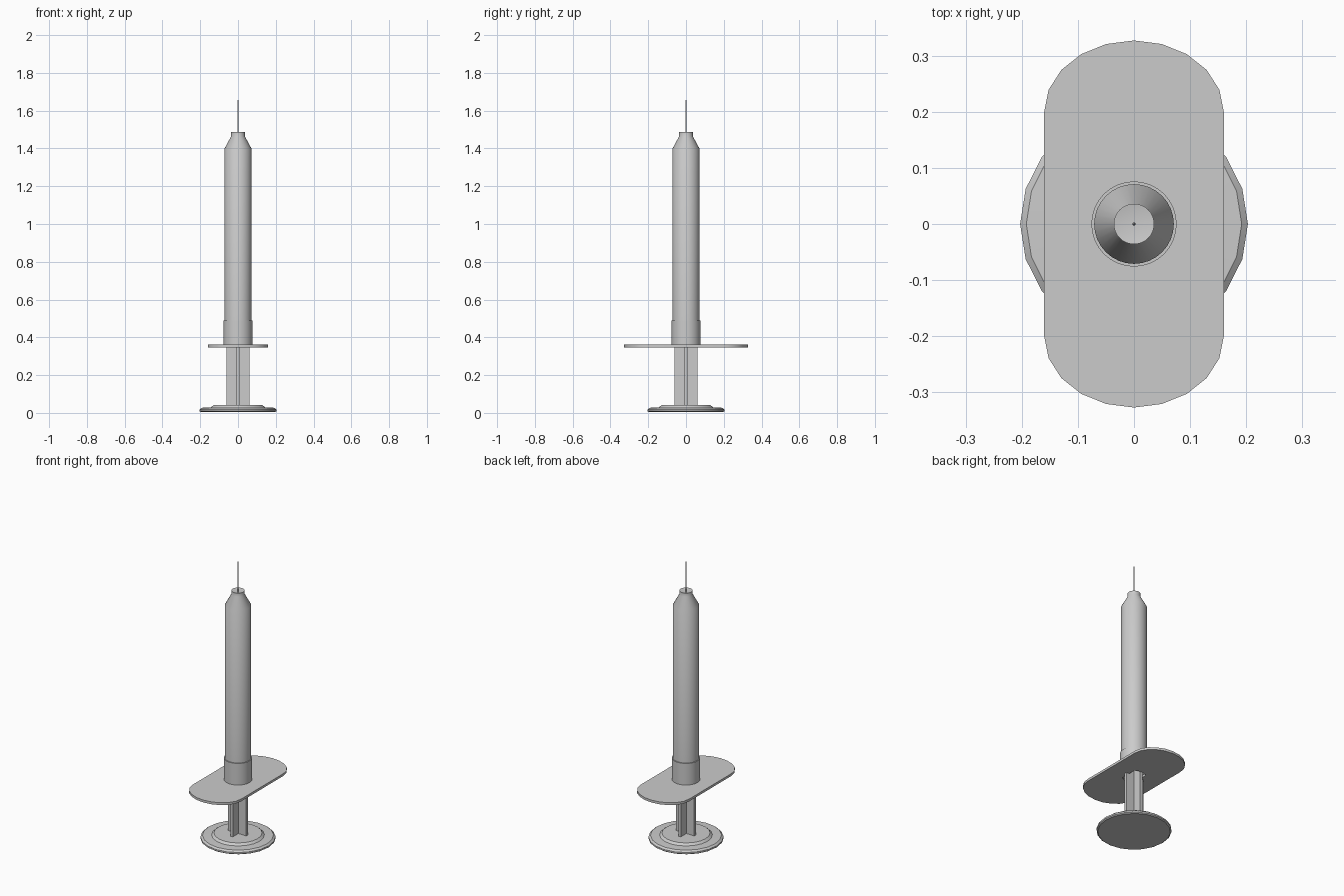
import bpy, bmesh, math
from mathutils import Matrix

cube = bpy.data.objects.get("Cube")
if cube:
    bpy.data.objects.remove(cube, do_unlink=True)


def material(name, rgb):
    mat = bpy.data.materials.new(name)
    mat.use_nodes = True
    mat.diffuse_color = (*rgb, 1)
    mat.node_tree.nodes["Principled BSDF"].inputs["Base Color"].default_value = (*rgb, 1)
    return mat


plastic = material("pale grey plastic", (0.6, 0.6, 0.6))


def finish(name, bm, smooth=True):
    bmesh.ops.recalc_face_normals(bm, faces=bm.faces)
    mesh = bpy.data.meshes.new(name)
    bm.to_mesh(mesh)
    bm.free()
    mesh.materials.append(plastic)
    obj = bpy.data.objects.new(name, mesh)
    bpy.context.collection.objects.link(obj)
    if smooth:
        bpy.ops.object.select_all(action="DESELECT")
        obj.select_set(True)
        bpy.context.view_layer.objects.active = obj
        bpy.ops.object.shade_smooth_by_angle(angle=math.radians(30))
    return obj


def lathe(name, profile, sides, closed=False):
    """Spin a (radius, height) profile around the vertical axis."""
    bm = bmesh.new()
    verts = [bm.verts.new((r, 0, z)) for r, z in profile]
    pairs = list(zip(verts, verts[1:]))
    if closed:
        pairs.append((verts[-1], verts[0]))
    edges = [bm.edges.new(p) for p in pairs]
    bmesh.ops.spin(bm, geom=verts + edges, cent=(0, 0, 0), axis=(0, 0, 1),
                   angle=math.tau, steps=sides, use_duplicate=False)
    bmesh.ops.remove_doubles(bm, verts=bm.verts, dist=1e-4)
    return finish(name, bm)


# Hollow barrel with tapered shoulder and recessed nozzle
lathe("barrel", [(0.062, 0.352), (0.062, 1.39), (0.0, 1.45), (0.0, 1.475),
                 (0.034, 1.487), (0.036, 1.487), (0.036, 1.465),
                 (0.071, 1.40), (0.071, 0.352), (0.062, 0.352)], 32)

# Collar at the foot of the barrel
lathe("barrel_collar", [(0.066, 0.355), (0.076, 0.355), (0.076, 0.49), (0.066, 0.49)],
      32, closed=True)

# Needle
lathe("needle", [(0, 1.46), (0.003, 1.46), (0.003, 1.655), (0, 1.66)], 8)

# Finger flange: rounded-end plate with a round hole for the plunger
STEPS, THICK, HOLE = 10, 0.014, 0.064
bm = bmesh.new()
outline = []
for end in (1, -1):
    for i in range(STEPS + 1):
        a = math.pi * i / STEPS
        outline.append((end * 0.16 * math.cos(a), end * (0.2 + 0.127 * math.sin(a))))
count = len(outline)
rings = []
for z in (0.347, 0.347 + THICK):
    outer = [bm.verts.new((x, y, z)) for x, y in outline]
    inner = [bm.verts.new((HOLE * x / math.hypot(x, y), HOLE * y / math.hypot(x, y), z))
             for x, y in outline]
    rings.append((outer, inner))
(lo_out, lo_in), (hi_out, hi_in) = rings
for a, b in ((lo_out, hi_out), (hi_out, hi_in), (hi_in, lo_in), (lo_in, lo_out)):
    for i in range(count):
        j = (i + 1) % count
        bm.faces.new((a[i], a[j], b[j], b[i]))
finish("finger_flange", bm)

# Plunger rod: two crossed ribs
bm = bmesh.new()
for size in ((0.12, 0.016, 0.6), (0.016, 0.12, 0.6)):
    bmesh.ops.create_cube(bm, size=1, matrix=Matrix.Translation((0, 0, 0.335))
                          @ Matrix.Diagonal((*size, 1)))
finish("plunger_rod", bm, smooth=False)

# Thumb rest: rounded disc with a raised centre
lathe("thumb_rest", [(0, 0.004), (0.196, 0.004), (0.203, 0.009), (0.203, 0.018),
                     (0.192, 0.027), (0.143, 0.029), (0.13, 0.041), (0, 0.042)], 20)
